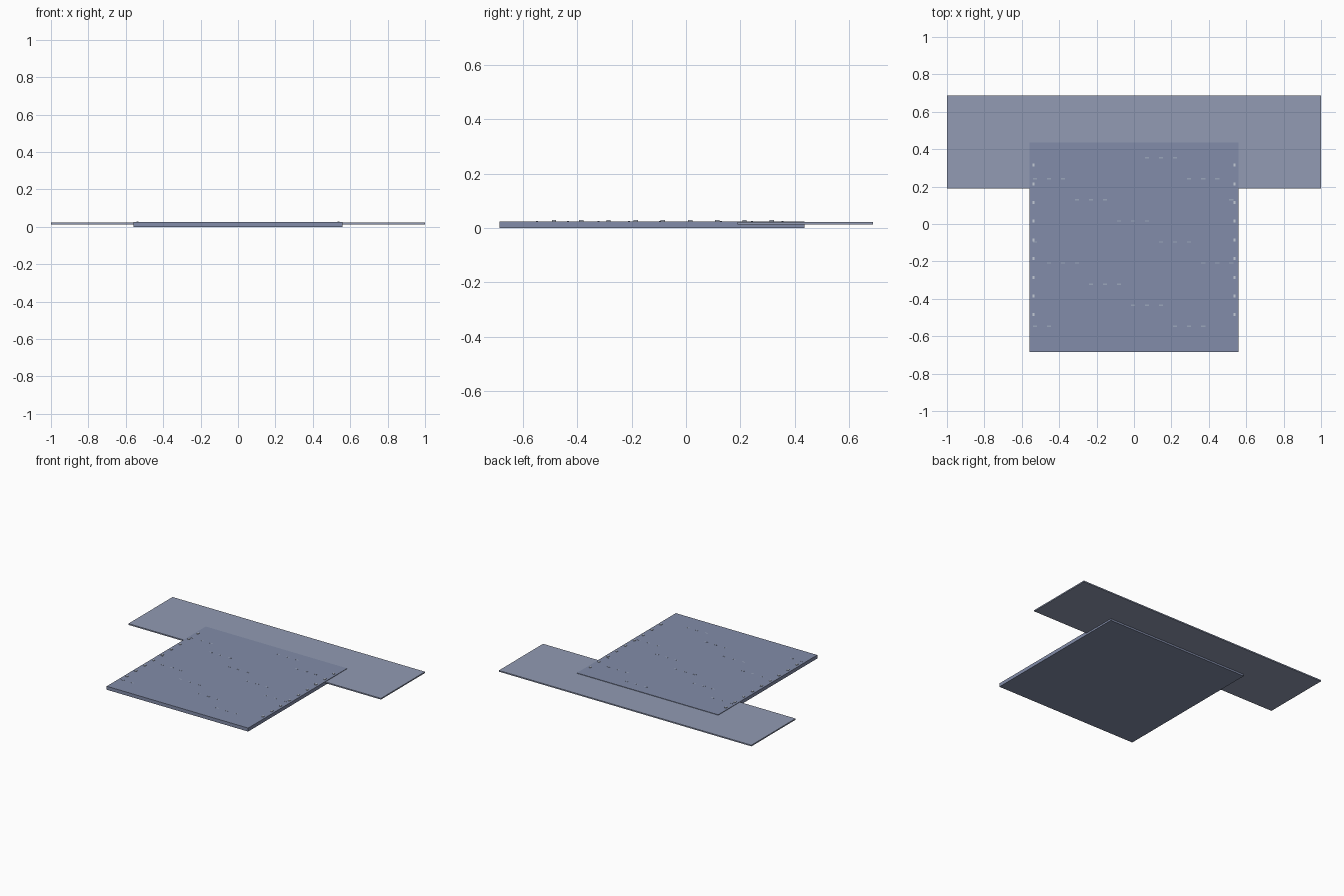
import bpy, bmesh
from mathutils import Matrix, Vector

if "Cube" in bpy.data.objects:
    bpy.data.objects.remove(bpy.data.objects["Cube"])

TOP = 0.025


def add_boxes(name, boxes, color):
    """One coloured object made of (centre, size) boxes."""
    bm = bmesh.new()
    for centre, size in boxes:
        matrix = Matrix.Translation(centre) @ Matrix.Diagonal(Vector((*size, 1.0)))
        bmesh.ops.create_cube(bm, size=1.0, matrix=matrix)
    mesh = bpy.data.meshes.new(name)
    bm.to_mesh(mesh)
    bm.free()
    mat = bpy.data.materials.new(name + "_color")
    mat.diffuse_color = (*color, 1.0)
    mat.use_nodes = True
    mat.node_tree.nodes["Principled BSDF"].inputs["Base Color"].default_value = mat.diffuse_color
    mesh.materials.append(mat)
    obj = bpy.data.objects.new(name, mesh)
    bpy.context.collection.objects.link(obj)
    return obj


# Thick front panel and the thin wide panel that slots into its back edge
add_boxes("main_panel", [((0, -0.125, TOP / 2), (1.12, 1.12, TOP))], (0.225, 0.265, 0.398))
add_boxes("back_panel", [((0, 0.4385, 0.0172), (2.0, 0.499, 0.009))], (0.287, 0.328, 0.453))

# Raised pale studs in a row along both side edges
studs = [((side * 0.538, -0.485 + 0.1 * i, TOP + 0.001), (0.012, 0.016, 0.006))
         for side in (-1, 1) for i in range(9)]
add_boxes("edge_studs", studs, (0.55, 0.6, 0.68))

# Short low dashes: runs of three, shifted from row to row
dashes = [((-0.53 + 0.075 * k, -0.547 + 0.1127 * j, TOP), (0.022, 0.007, 0.0016))
          for j in range(9) for k in range(15) if (k + 3 * j - 10) % 11 < 3]
add_boxes("surface_dashes", dashes, (0.33, 0.38, 0.5))
